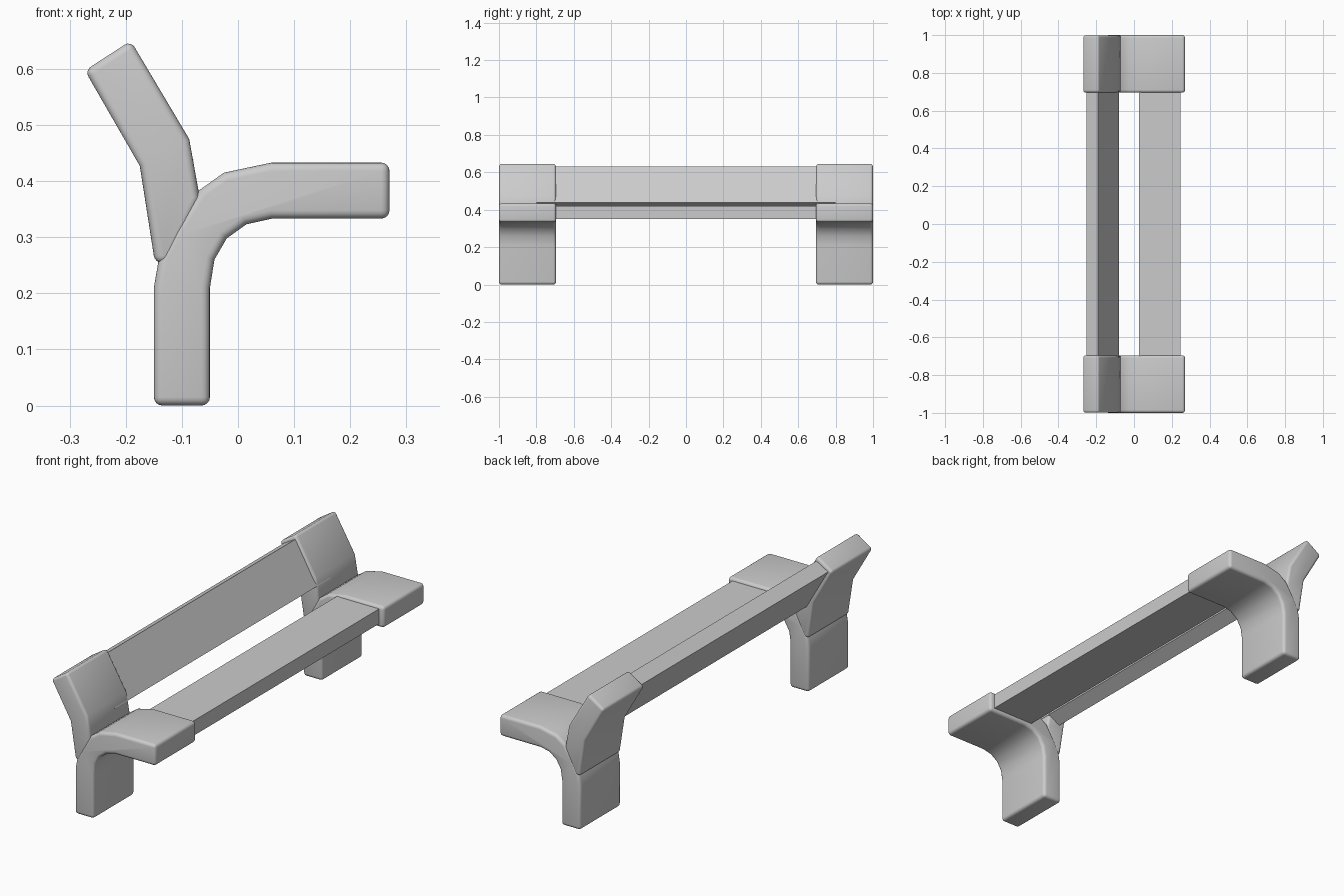
import bpy, bmesh, math

cube = bpy.data.objects.get("Cube")
if cube:
    bpy.data.objects.remove(cube, do_unlink=True)

grey = bpy.data.materials.new("stone grey")
grey.use_nodes = True
colour = (0.6, 0.6, 0.6, 1)
grey.diffuse_color = colour
grey.node_tree.nodes["Principled BSDF"].inputs["Base Color"].default_value = colour


def extrude_profile(name, profile, y0, y1, bevel=0.0):
    """Extrude an x-z outline along y, with optional rounded edges."""
    bm = bmesh.new()
    face = bm.faces.new([bm.verts.new((x, y0, z)) for x, z in profile])
    result = bmesh.ops.extrude_face_region(bm, geom=[face])
    moved = [v for v in result["geom"] if isinstance(v, bmesh.types.BMVert)]
    bmesh.ops.translate(bm, verts=moved, vec=(0, y1 - y0, 0))
    bmesh.ops.recalc_face_normals(bm, faces=bm.faces)
    if bevel:
        sharp = [e for e in bm.edges if e.calc_face_angle(0) > math.radians(45)]
        bmesh.ops.bevel(bm, geom=sharp, offset=bevel, segments=4,
                        profile=0.5, affect='EDGES', clamp_overlap=True)
    mesh = bpy.data.meshes.new(name)
    bm.to_mesh(mesh)
    bm.free()
    mesh.materials.append(grey)
    obj = bpy.data.objects.new(name, mesh)
    bpy.context.collection.objects.link(obj)
    bpy.ops.object.select_all(action='DESELECT')
    obj.select_set(True)
    bpy.context.view_layer.objects.active = obj
    bpy.ops.object.shade_smooth_by_angle(angle=math.radians(40))
    return obj


def slab(centre, width, thickness, tilt):
    """Rectangle outline turned about its centre."""
    c, s = math.cos(tilt), math.sin(tilt)
    corners = [(-1, -1), (1, -1), (1, 1), (-1, 1)]
    return [(centre[0] + a * width / 2 * c - b * thickness / 2 * s,
             centre[1] + a * width / 2 * s + b * thickness / 2 * c)
            for a, b in corners]


# Curved leg that sweeps forward into the seat arm
leg = [(-0.15, 0), (-0.15, 0.21), (-0.141, 0.262), (-0.115, 0.312),
       (-0.07, 0.383), (-0.025, 0.415), (0.06, 0.433), (0.27, 0.433),
       (0.27, 0.333), (0.06, 0.333), (0.015, 0.323), (-0.02, 0.298),
       (-0.042, 0.26), (-0.05, 0.21), (-0.05, 0)]

# Backrest support, its foot buried in the leg
support = [(-0.148, 0.254), (-0.175, 0.427), (-0.273, 0.597), (-0.191, 0.65),
           (-0.087, 0.475), (-0.068, 0.37), (-0.122, 0.254)]

for side, y0, y1 in (("front", -1, -0.695), ("back", 0.695, 1)):
    extrude_profile(side + "_leg", leg, y0, y1, 0.015)
    extrude_profile(side + "_backrest_support", support,
                    y0 + 0.001, y1 - 0.001, 0.014)

# Long planks joining the two ends
extrude_profile("seat_plank", slab((0.136, 0.385), 0.22, 0.07, 0), -0.8, 0.8)
extrude_profile("backrest_plank",
                slab((-0.165, 0.516), 0.222, 0.07, math.radians(120)), -0.8, 0.8)
